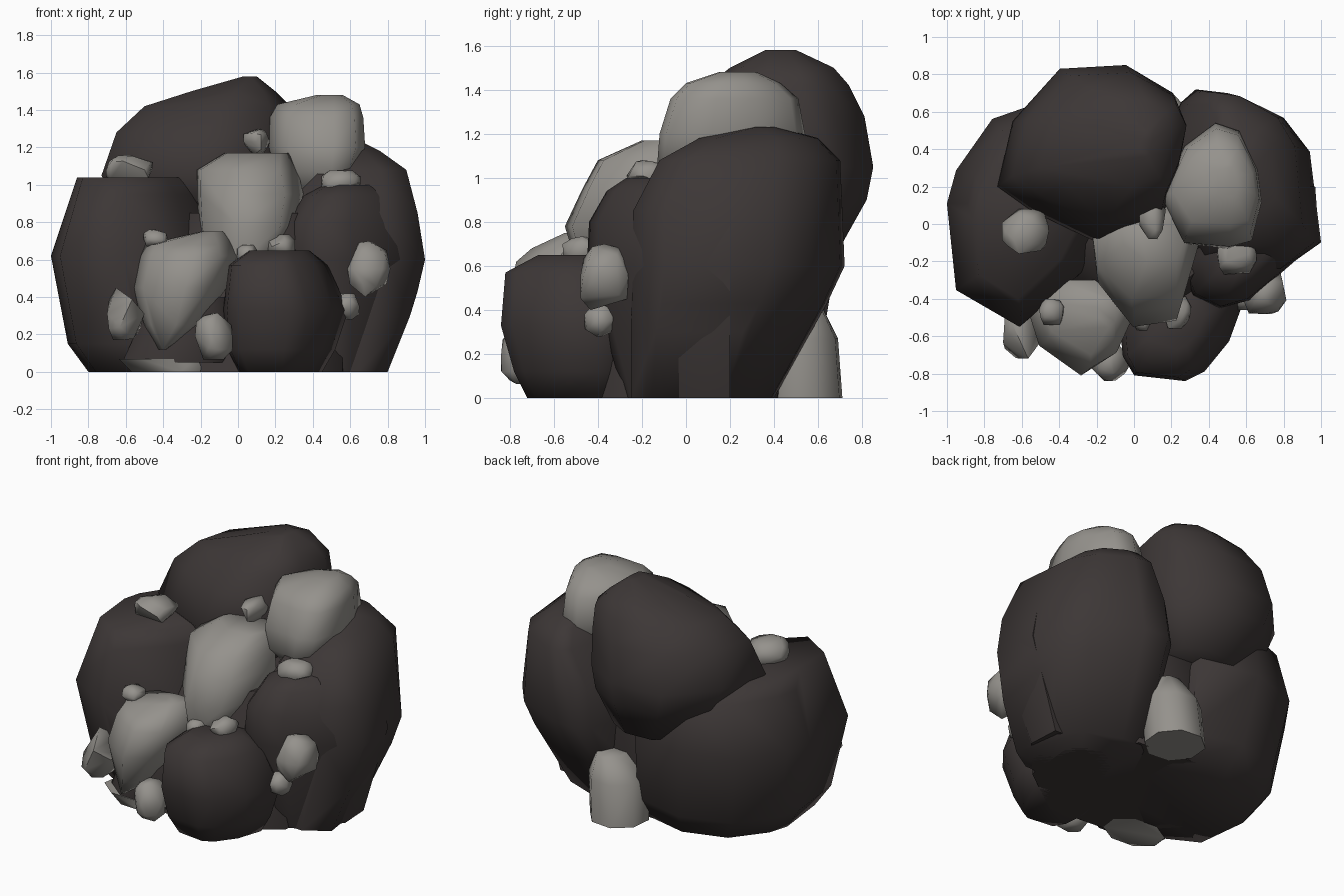
import bpy
import bmesh
import math
import random

default_cube = bpy.data.objects.get("Cube")
if default_cube:
    bpy.data.objects.remove(default_cube, do_unlink=True)


def make_material(name, colour):
    material = bpy.data.materials.new(name)
    material.use_nodes = True
    material.diffuse_color = colour
    shader = material.node_tree.nodes["Principled BSDF"]
    shader.inputs["Base Color"].default_value = colour
    shader.inputs["Roughness"].default_value = 0.9
    return material


dark_stone = make_material("dark brown stone", (.046, .038, .037, 1))
grey_stone = make_material("warm grey stone", (.3, .287, .264, 1))


def hull_object(name, points, material, sharp_angle):
    """Wrap points in a convex shell and shade it with soft facets."""
    mesh = bpy.data.meshes.new(name)
    bm = bmesh.new()
    for point in points:
        bm.verts.new(point)
    hull = bmesh.ops.convex_hull(bm, input=bm.verts[:])
    unused = set(hull["geom_interior"]) | set(hull["geom_unused"])
    loose = [item for item in unused if isinstance(item, bmesh.types.BMVert)]
    bmesh.ops.delete(bm, geom=loose, context="VERTS")
    bmesh.ops.dissolve_limit(bm, angle_limit=math.radians(3),
                             verts=bm.verts[:], edges=bm.edges[:])
    bmesh.ops.recalc_face_normals(bm, faces=bm.faces[:])
    bm.to_mesh(mesh)
    bm.free()
    mesh.materials.append(material)
    rock = bpy.data.objects.new(name, mesh)
    bpy.context.collection.objects.link(rock)
    bpy.ops.object.select_all(action="DESELECT")
    rock.select_set(True)
    bpy.context.view_layer.objects.active = rock
    bpy.ops.object.shade_smooth_by_angle(angle=math.radians(sharp_angle))
    return rock


def boulder(name, material, plan, levels):
    """Fit a plan outline to the bounds given at each level:
    height, left, right, front, back."""
    xs, ys = zip(*plan)
    low_x, low_y = min(xs), min(ys)
    span_x, span_y = max(xs) - low_x, max(ys) - low_y
    points = []
    for height, left, right, front, back in levels:
        for x, y in plan:
            across = (x - low_x) / span_x
            along = (y - low_y) / span_y
            points.append((left + (right - left) * across,
                           front + (back - front) * along, height))
    return hull_object(name, points, material, 70)


def pebble(name, centre, size, seed):
    """Small irregular stone fitted to a box of the given size."""
    rng = random.Random(seed)
    bm = bmesh.new()
    bmesh.ops.create_icosphere(bm, subdivisions=2, radius=1)
    points = []
    for vert in bm.verts:
        if rng.random() < .6:
            points.append([max(-.85, min(.85, c * rng.uniform(.85, 1.1)))
                           for c in vert.co])
    bm.free()
    for axis in range(3):
        low = min(p[axis] for p in points)
        high = max(p[axis] for p in points)
        for p in points:
            p[axis] = centre[axis] + size[axis] * ((p[axis] - low) / (high - low) - .5)
    return hull_object(name, points, grey_stone, 55)


# Large dark boulders
boulder("left_boulder", dark_stone,
        [(-1, .12), (-.95, -.35), (-.6, -.55), (-.22, -.22), (0, .2),
         (0, .6), (-.4, .7), (-.75, .58), (-.95, .3)],
        [(0, -.8, 0, -.42, .5), (.15, -.91, 0, -.47, .6),
         (.62, -1, -.03, -.55, .68), (.95, -.89, -.17, -.46, .6),
         (1.04, -.86, -.26, -.4, .4)])
boulder("right_boulder", dark_stone,
        [(.25, .66), (.33, .73), (.5, .71), (.8, .58), (.94, .4),
         (1, -.08), (.8, -.22), (.3, -.2), (.1, .3)],
        [(0, .1, .8, -.25, .4), (.3, .1, .92, -.25, .53),
         (.43, .1, .96, -.24, .64), (.6, .1, 1, -.24, .72),
         (.85, .15, .96, -.24, .71), (1.08, .3, .9, -.12, .7),
         (1.18, .38, .76, .06, .6), (1.23, .45, .66, .3, .42)])
boulder("right_front_boulder", dark_stone,
        [(.27, -.25), (.33, -.42), (.47, -.5), (.62, -.45), (.97, -.08),
         (.95, .25), (.3, .25)],
        [(0, .4, .8, -.28, .2), (.3, .33, .9, -.32, .2),
         (.6, .25, .99, -.45, .2), (.8, .27, .95, -.44, .2),
         (.94, .35, .9, -.36, .2), (1, .45, .82, -.27, .2)])
boulder("back_boulder", dark_stone,
        [(-.4, .83), (-.05, .85), (.2, .7), (.27, .53), (.22, .25),
         (.13, 0), (-.2, -.1), (-.55, .07), (-.73, .2), (-.65, .55)],
        [(.65, -.4, .15, .2, .68), (.9, -.65, .25, 0, .82),
         (1.05, -.73, .28, -.1, .85), (1.28, -.65, .28, 0, .81),
         (1.42, -.5, .28, .1, .74), (1.5, -.25, .2, .2, .67),
         (1.58, .03, .1, .36, .5)])
boulder("front_boulder", dark_stone,
        [(-.08, -.5), (-.06, -.7), (0, -.8), (.27, -.83), (.37, -.78),
         (.5, -.62), (.58, -.4), (.4, -.2), (0, -.2)],
        [(0, 0, .45, -.72, -.25), (.12, -.06, .52, -.78, -.22),
         (.33, -.08, .59, -.84, -.2), (.57, -.05, .48, -.82, -.25),
         (.65, .06, .38, -.67, -.4)])

# Core and lower filler that close the gaps between boulders
octagon = [(math.cos(k * math.pi / 4 + .3), math.sin(k * math.pi / 4 + .3))
           for k in range(8)]
boulder("core_boulder", dark_stone, octagon,
        [(0, -.55, .6, -.55, .45), (.4, -.5, .6, -.5, .5),
         (.85, -.3, .5, -.35, .5)])
boulder("lower_left_boulder", dark_stone, octagon,
        [(.05, -.62, -.02, -.6, -.2), (.2, -.55, 0, -.62, -.2),
         (.4, -.45, -.02, -.58, -.2)])

# Medium grey rocks
boulder("middle_rock", grey_stone,
        [(-.22, -.1), (-.2, -.27), (0, -.48), (.25, -.45), (.35, -.1),
         (.2, .1), (-.1, .1)],
        [(.55, -.17, .22, -.48, 0), (.78, -.21, .32, -.55, .1),
         (.95, -.22, .35, -.47, .1), (1.08, -.22, .32, -.4, .1),
         (1.17, -.07, .29, -.2, .05)])
boulder("upper_rock", grey_stone,
        [(.42, .54), (.55, .5), (.65, .3), (.67, .13), (.62, -.07),
         (.5, -.1), (.25, -.08), (.13, .15), (.25, .42)],
        [(.92, .33, .48, 0, .4), (1.07, .22, .63, -.13, .5),
         (1.2, .15, .68, -.12, .54), (1.36, .17, .67, -.07, .51),
         (1.43, .21, .65, 0, .43), (1.48, .42, .56, .15, .32)])
boulder("front_left_rock", grey_stone,
        [(-.57, -.45), (-.5, -.65), (-.25, -.81), (-.1, -.72), (0, -.5),
         (-.1, -.3), (-.45, -.3)],
        [(.12, -.43, -.38, -.66, -.5), (.25, -.5, -.2, -.75, -.4),
         (.45, -.57, -.06, -.81, -.3), (.62, -.53, 0, -.77, -.3),
         (.68, -.5, -.02, -.7, -.3), (.75, -.2, -.08, -.55, -.4)])
boulder("back_rock", grey_stone, octagon,
        [(0, -.06, .3, .35, .71), (.27, -.04, .32, .35, .69),
         (.41, .1, .28, .4, .62)])
boulder("base_slab", grey_stone, octagon,
        [(0, -.57, -.17, -.58, -.3), (.07, -.64, -.2, -.6, -.3)])

# Small grey stones wedged between the boulders
pebbles = {
    "low_left": ((-.6, -.58, .31), (.2, .28, .28)),
    "low_front": ((-.13, -.73, .19), (.2, .22, .25)),
    "right_side": ((.7, -.37, .55), (.23, .22, .3)),
    "right_low": ((.58, -.38, .35), (.14, .16, .14)),
    "left_top": ((-.58, -.04, 1.08), (.25, .24, .16)),
    "upper_gap": ((.1, .03, 1.23), (.14, .22, .14)),
    "right_top": ((.55, -.16, 1.01), (.21, .22, .14)),
    "front_gap": ((.23, -.47, .67), (.15, .18, .13)),
    "centre_gap": ((.05, -.5, .62), (.11, .14, .12)),
    "left_gap": ((-.44, -.47, .71), (.13, .14, .1)),
}
for seed, (place, (centre, size)) in enumerate(pebbles.items()):
    pebble(place + "_stone", centre, size, seed)
